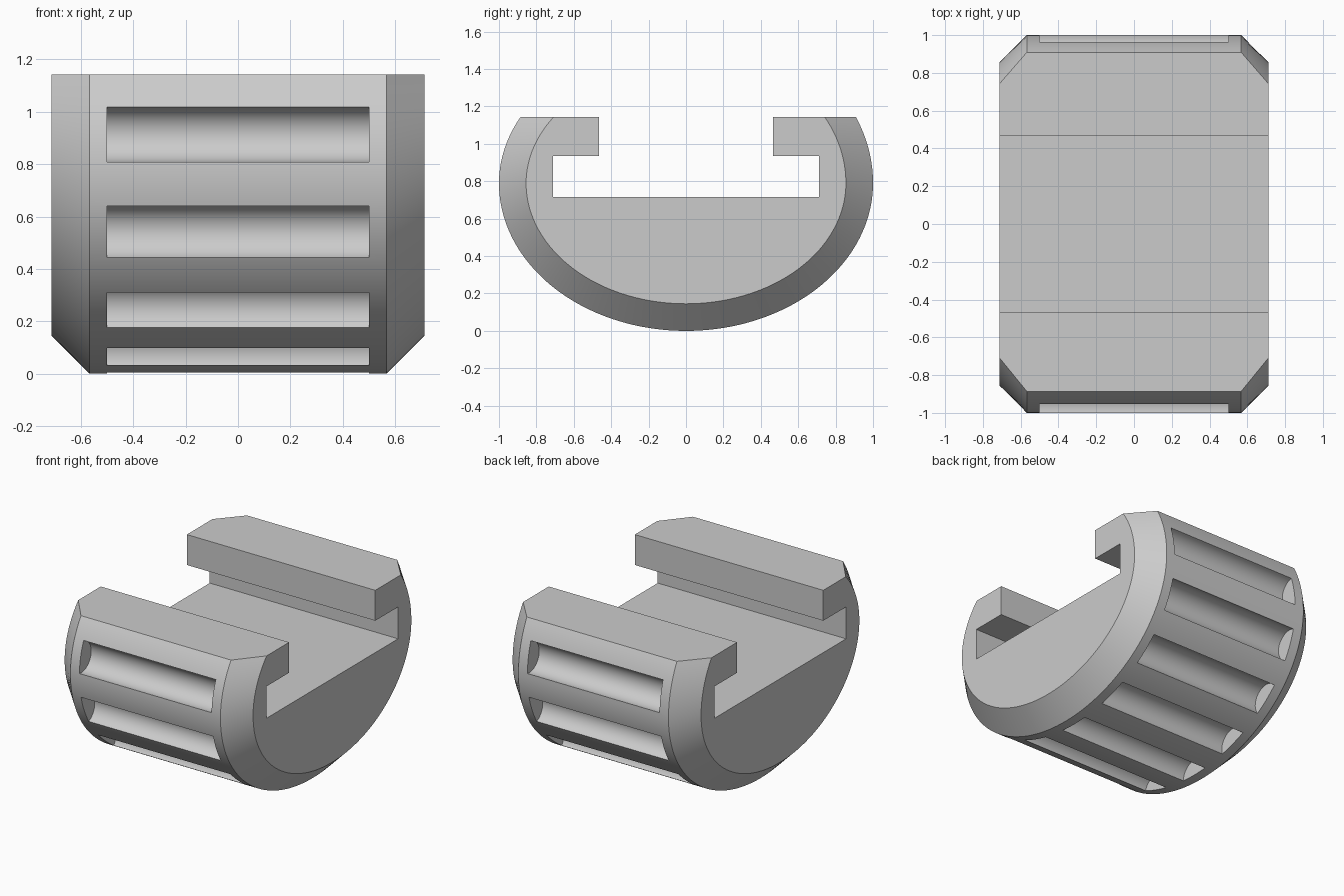
import bpy, bmesh, math
from mathutils import Matrix

if "Cube" in bpy.data.objects:
    bpy.data.objects.remove(bpy.data.objects["Cube"], do_unlink=True)

TOP, MID = 1.143, 0.79          # top plane and height of the widest point
HALF_X, CHAMFER = 0.7125, 0.145
STEPS = 120

grey = bpy.data.materials.new("plain grey")
grey.use_nodes = True
grey.diffuse_color = (0.6, 0.6, 0.6, 1)
grey.node_tree.nodes["Principled BSDF"].inputs["Base Color"].default_value = (0.6, 0.6, 0.6, 1)


def make_object(name, bm):
    bmesh.ops.recalc_face_normals(bm, faces=bm.faces)
    mesh = bpy.data.meshes.new(name)
    bm.to_mesh(mesh)
    bm.free()
    obj = bpy.data.objects.new(name, mesh)
    bpy.context.collection.objects.link(obj)
    mesh.materials.append(grey)
    return obj


def section(inset, upper_front, upper_back):
    """Oval bowl outline closed by the T-shaped slot, as (y, z) points."""
    a, b = 1 - inset, MID - inset
    start = -math.pi / 2 - math.asin((TOP - MID) / upper_front)
    end = math.pi / 2 + math.asin((TOP - MID) / upper_back)
    points = []
    for i in range(STEPS + 1):
        t = start + (end - start) * i / STEPS
        upper = upper_front if t < 0 else upper_back
        height = b if math.cos(t) > 0 else upper
        points.append((a * math.sin(t), MID - height * math.cos(t)))
    slot = [(0.465, TOP), (0.465, 0.935), (0.712, 0.935), (0.712, 0.717)]
    return points + slot + [(-y, z) for y, z in reversed(slot)]


# Body: four sections lofted along x, with chamfered ends
outer = section(0, 0.76, 0.845)
inner = section(CHAMFER, 0.63, 0.71)
bm = bmesh.new()
rings = []
for x, outline in ((-HALF_X, inner), (CHAMFER - HALF_X, outer),
                   (HALF_X - CHAMFER, outer), (HALF_X, inner)):
    rings.append([bm.verts.new((x, y, z)) for y, z in outline])
for r, s in zip(rings, rings[1:]):
    for i in range(len(r)):
        j = (i + 1) % len(r)
        bm.faces.new((r[i], r[j], s[j], s[i]))
bm.faces.new(rings[0])
bm.faces.new(rings[-1])
body = make_object("slotted_body", bm)

# Grip grooves: half-round cuts spaced evenly round the oval
centres = [(0, 0.004), (0.38, 0.066), (0.711, 0.243), (0.941, 0.541), (0.979, 0.914)]
centres += [(-y, z) for y, z in centres[1:]]
bm = bmesh.new()
for y, z in centres:
    bmesh.ops.create_cone(
        bm, cap_ends=True, segments=48, radius1=0.107, radius2=0.107, depth=1.0,
        matrix=Matrix.Translation((0, y, z)) @ Matrix.Rotation(math.pi / 2, 4, "Y"))
cutter = make_object("groove_cutter", bm)
cutter.hide_render = True

cut = body.modifiers.new("grooves", "BOOLEAN")
cut.operation = "DIFFERENCE"
cut.solver = "EXACT"
cut.object = cutter
bpy.ops.object.select_all(action="DESELECT")
body.select_set(True)
bpy.context.view_layer.objects.active = body
bpy.ops.object.modifier_apply(modifier=cut.name)
bpy.data.objects.remove(cutter, do_unlink=True)

bpy.ops.object.shade_smooth_by_angle(angle=math.radians(25))
